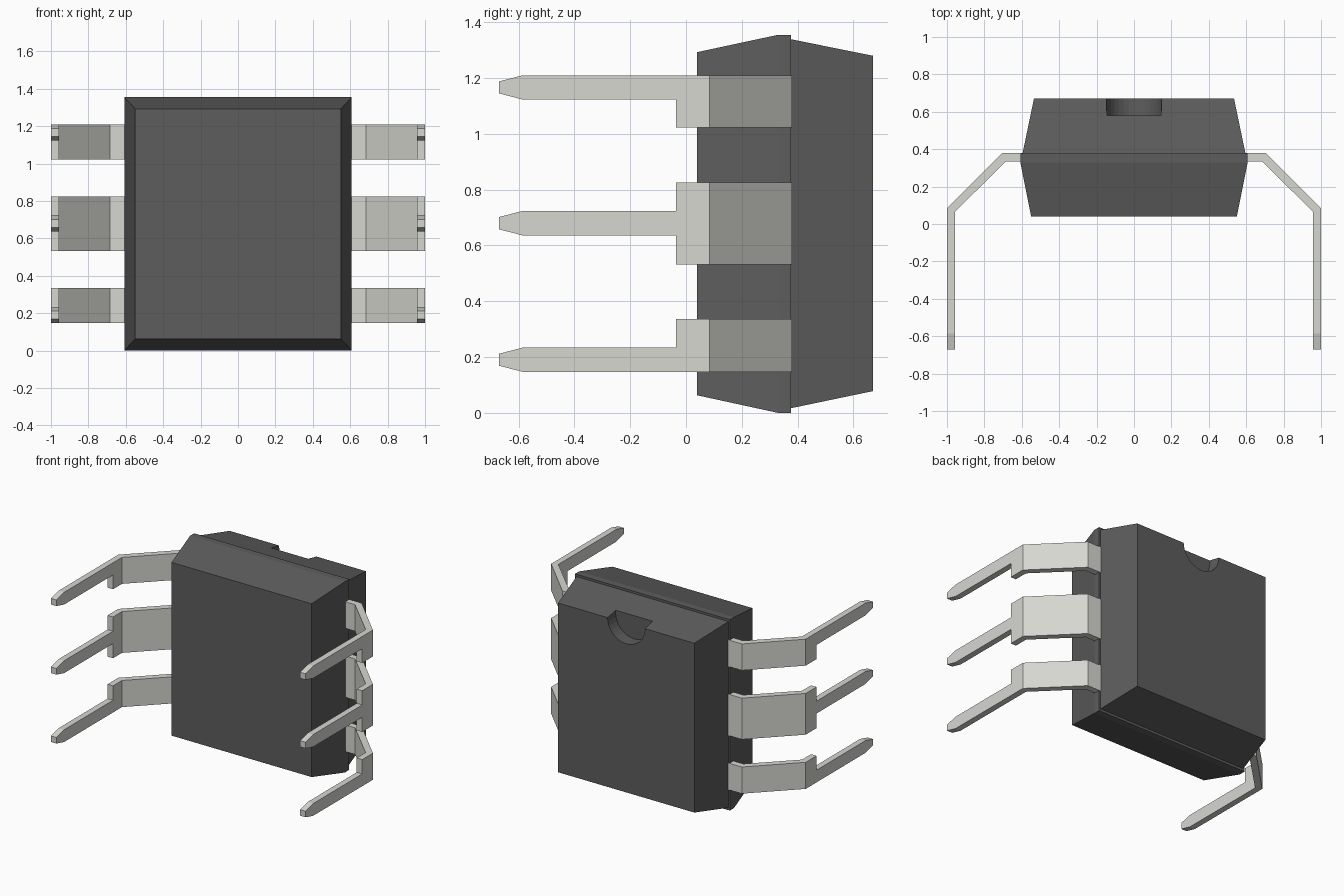
import bpy, bmesh, math

if "Cube" in bpy.data.objects:
    bpy.data.objects.remove(bpy.data.objects["Cube"])


def material(name, color):
    m = bpy.data.materials.new(name)
    m.diffuse_color = (*color, 1)
    m.use_nodes = True
    m.node_tree.nodes["Principled BSDF"].inputs["Base Color"].default_value = m.diffuse_color
    return m


def make_object(name, verts, faces, mat=None):
    bm = bmesh.new()
    vs = [bm.verts.new(v) for v in verts]
    for f in faces:
        bm.faces.new([vs[i] for i in f])
    bmesh.ops.recalc_face_normals(bm, faces=bm.faces)
    me = bpy.data.meshes.new(name)
    bm.to_mesh(me)
    bm.free()
    ob = bpy.data.objects.new(name, me)
    bpy.context.collection.objects.link(ob)
    if mat:
        me.materials.append(mat)
    return ob


plastic = material("dark_plastic", (0.11, 0.11, 0.11))
metal = material("tin_metal", (0.68, 0.68, 0.64))

# Moulded body: rectangular rings lofted from front to back (y, half width, z low, z high)
rings = [(0.04, 0.55, 0.063, 1.293), (0.33, 0.608, 0.0, 1.355),
         (0.377, 0.608, 0.0, 1.355), (0.377, 0.596, 0.017, 1.339),
         (0.67, 0.535, 0.078, 1.28)]
verts, faces = [], []
for y, w, z0, z1 in rings:
    verts += [(-w, y, z0), (w, y, z0), (w, y, z1), (-w, y, z1)]
for r in range(len(rings) - 1):
    for i in range(4):
        j = (i + 1) % 4
        faces.append([4 * r + i, 4 * r + j, 4 * r + 4 + j, 4 * r + 4 + i])
n = len(verts)
faces += [[0, 1, 2, 3], [n - 4, n - 3, n - 2, n - 1]]
body = make_object("body", verts, faces, plastic)

# Half-round index notch in the top back edge
bpy.ops.mesh.primitive_cylinder_add(vertices=32, radius=0.147, depth=0.2,
                                    location=(0, 0.68, 1.28),
                                    rotation=(math.pi / 2, 0, 0))
cutter = bpy.context.object
cutter.name = "notch_cutter"
cutter.data.materials.append(plastic)
cutter.hide_render = True
cutter.hide_set(True)
cut = body.modifiers.new("notch", "BOOLEAN")
cut.operation = "DIFFERENCE"
cut.object = cutter
cut.solver = "EXACT"

# Lead path: station -> (outer xy, inner xy)
path = {"root": ((0.57, 0.38), (0.57, 0.335)),
        "knee": ((0.705, 0.38), (0.685, 0.335)),
        "bend": ((1.0, 0.085), (0.957, 0.065)),
        "step": ((1.0, -0.035), (0.957, -0.035)),
        "taper": ((1.0, -0.585), (0.957, -0.585)),
        "tip": ((1.0, -0.67), (0.957, -0.67))}


def lead(name, wide, pin):
    """Bent strip of z range `wide`, narrowing to `pin`, mirrored to both sides."""
    def side(k):
        t = pin[k] + (0.022 if k == 0 else -0.022)
        pts = [(s, wide[k]) for s in ("root", "knee", "bend", "step")]
        if pin[k] != wide[k]:
            pts.append(("step", pin[k]))
        return pts + [("taper", pin[k]), ("tip", t)]

    loop = side(0) + side(1)[::-1]
    n = len(loop)
    verts = [(*path[s][k], z) for k in (0, 1) for s, z in loop]
    sheet = [[0, 1, n - 2, n - 1], [1, 2, n - 3, n - 2], list(range(2, n - 2))]
    faces = sheet + [[i + n for i in f][::-1] for f in sheet]
    faces += [[i, (i + 1) % n, (i + 1) % n + n, i + n] for i in range(n)]
    ob = make_object(name, verts, faces, metal)
    m = ob.modifiers.new("both_sides", "MIRROR")
    m.use_mirror_merge = False


lead("lower_leads", (0.147, 0.336), (0.147, 0.234))
lead("middle_leads", (0.532, 0.825), (0.636, 0.724))
lead("upper_leads", (1.022, 1.21), (1.123, 1.21))
